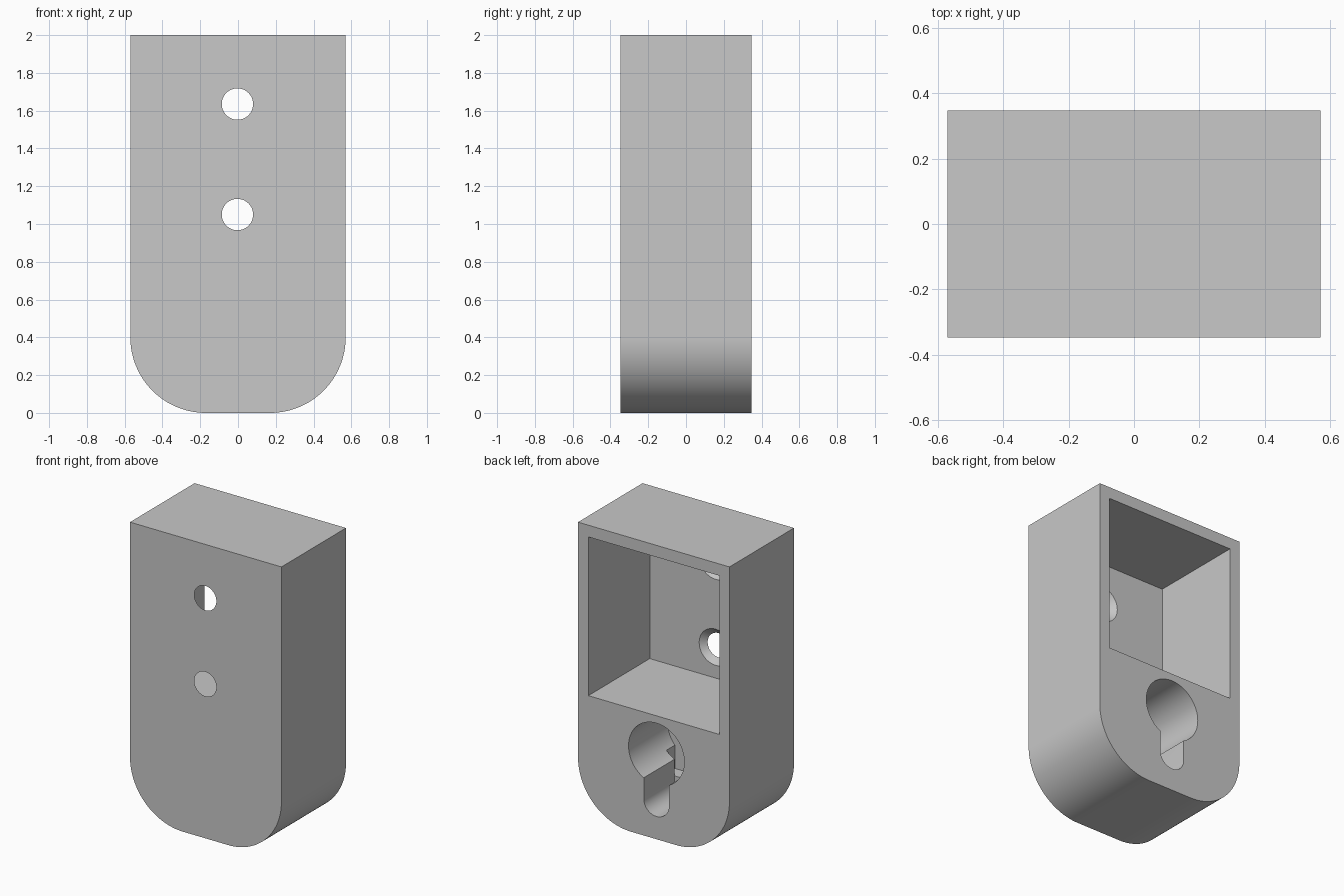
import bpy, bmesh, math

cube = bpy.data.objects.get("Cube")
if cube:
    bpy.data.objects.remove(cube, do_unlink=True)

FRONT, BACK = -0.347, 0.347
OUT = 0.1            # overshoot so cutters pass cleanly through faces

grey = bpy.data.materials.new("plain_grey")
grey.use_nodes = True
colour = (0.58, 0.58, 0.58, 1)
grey.diffuse_color = colour
grey.node_tree.nodes["Principled BSDF"].inputs["Base Color"].default_value = colour


def arc(cx, cz, r, start, end, steps=32):
    """Points of an arc in the x-z plane, angles in degrees."""
    angles = [math.radians(start + (end - start) * i / steps) for i in range(steps + 1)]
    return [(cx + r * math.cos(a), cz + r * math.sin(a)) for a in angles]


def prism(name, outline, y0, y1):
    """Extrude an x-z outline from y0 to y1."""
    bm = bmesh.new()
    face = bm.faces.new([bm.verts.new((x, y0, z)) for x, z in outline])
    grown = bmesh.ops.extrude_face_region(bm, geom=[face])
    verts = [v for v in grown["geom"] if isinstance(v, bmesh.types.BMVert)]
    bmesh.ops.translate(bm, verts=verts, vec=(0, y1 - y0, 0))
    bmesh.ops.recalc_face_normals(bm, faces=bm.faces)
    mesh = bpy.data.meshes.new(name)
    bm.to_mesh(mesh)
    bm.free()
    mesh.materials.append(grey)
    obj = bpy.data.objects.new(name, mesh)
    bpy.context.collection.objects.link(obj)
    return obj


def box(name, x0, x1, z0, z1, y0, y1):
    return prism(name, [(x0, z0), (x1, z0), (x1, z1), (x0, z1)], y0, y1)


def carve(target, cutter):
    """Subtract the cutter, then discard it."""
    cutter.hide_render = True
    bpy.context.view_layer.objects.active = target
    mod = target.modifiers.new(cutter.name, "BOOLEAN")
    mod.operation, mod.solver, mod.object = "DIFFERENCE", "EXACT", cutter
    bpy.ops.object.modifier_apply(modifier=mod.name)
    bpy.data.objects.remove(cutter, do_unlink=True)


# Body with two rounded lower corners
W, R = 0.57, 0.4
body = prism("bracket_body",
             [(W, 2), (-W, 2)] + arc(R - W, R, R, 180, 270) + arc(W - R, R, R, 270, 360),
             FRONT, BACK)

# Deep rear pocket leaving a thin front wall
pocket_floor = FRONT + 0.034
carve(body, box("pocket_cutter", -0.494, 0.492, 0.84, 1.92, pocket_floor, BACK + OUT))

# Countersunk screw holes through the front wall
slope = (0.123 - 0.083) / 0.034
extra = 0.02
for z in (1.635, 1.05):
    bpy.ops.mesh.primitive_cone_add(
        vertices=48, radius1=0.083 - slope * extra, radius2=0.123 + slope * extra,
        depth=0.034 + 2 * extra, location=(-0.003, FRONT + 0.017, z),
        rotation=(-math.pi / 2, 0, 0))
    hole = bpy.context.object
    hole.name = "screw_hole_cutter"
    hole.data.materials.append(grey)
    carve(body, hole)

# Keyhole: round entry, narrow slot, and a wider recess behind the slot
KX, KZ = -0.02, 0.58
entry_floor, slot_floor = BACK - 0.42, BACK - 0.33
carve(body, prism("entry_cutter", arc(KX, KZ, 0.21, 0, 360, 64)[:-1], entry_floor, BACK + OUT))
carve(body, prism("slot_cutter",
                  [(KX + 0.095, KZ), (KX - 0.095, KZ)] + arc(KX, 0.25, 0.095, 180, 360),
                  slot_floor, BACK + OUT))
carve(body, box("recess_cutter", KX - 0.155, KX + 0.155, 0.28, KZ, entry_floor, slot_floor))

# Smooth the curved walls, keep the edges crisp
bpy.ops.object.select_all(action="DESELECT")
body.select_set(True)
bpy.context.view_layer.objects.active = body
bpy.ops.object.shade_smooth_by_angle(angle=math.radians(30))
